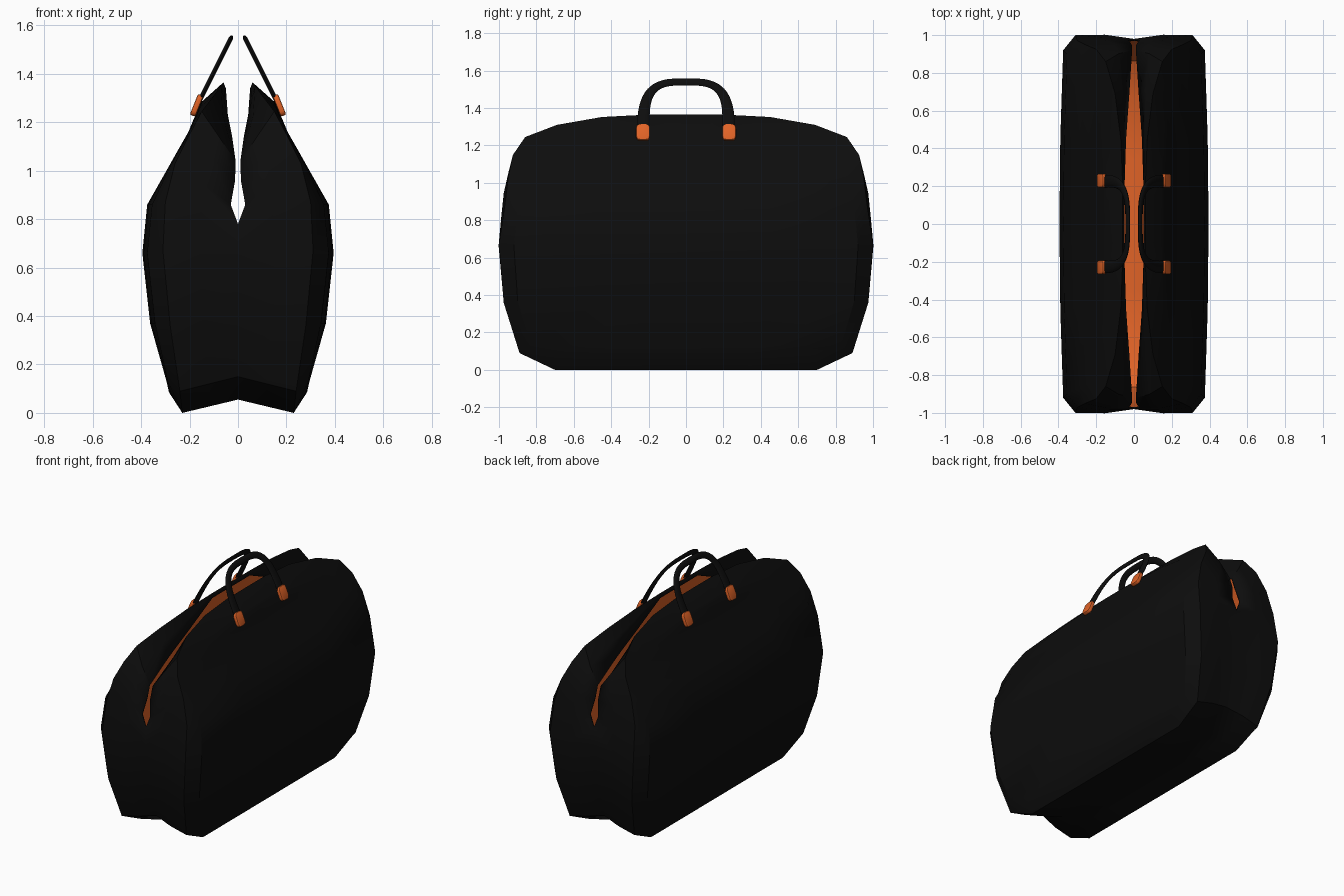
import bpy, bmesh, math
from mathutils import Vector, Matrix

if "Cube" in bpy.data.objects:
    bpy.data.objects.remove(bpy.data.objects["Cube"], do_unlink=True)


def material(name, color, rough):
    m = bpy.data.materials.new(name)
    m.use_nodes = True
    m.diffuse_color = color
    bsdf = next(n for n in m.node_tree.nodes if n.type == 'BSDF_PRINCIPLED')
    bsdf.inputs["Base Color"].default_value = color
    bsdf.inputs["Roughness"].default_value = rough
    return m


BLACK = material("black leather", (0.004, 0.004, 0.004, 1), 0.7)
ORANGE = material("orange lining", (0.75, 0.125, 0.02, 1), 0.7)


def add_object(name, bm, mats, angle=40):
    me = bpy.data.meshes.new(name)
    bm.to_mesh(me)
    bm.free()
    ob = bpy.data.objects.new(name, me)
    bpy.context.collection.objects.link(ob)
    for m in mats:
        me.materials.append(m)
    bpy.ops.object.select_all(action='DESELECT')
    ob.select_set(True)
    bpy.context.view_layer.objects.active = ob
    bpy.ops.object.shade_smooth_by_angle(angle=math.radians(angle))
    return ob


# Bag half: stations from the bottom corner up to the top, each (x, y, z)
centre = [(0, .68, .055), (0, .87, .15), (0, .95, .36), (0, .98, .66), (0, .98, .78),
          (.03, .975, .86), (.012, .95, .96), (.01, .92, 1.04), (.024, .7, 1.14),
          (.042, .45, 1.23), (.05, .2, 1.34)]
outline = [(.23, .7, 0), (.24, .89, .09), (.28, .975, .36), (.31, 1, .67), (.3, .97, .87),
           (.26, .95, 1.03), (.2, .925, 1.15), (.15, .86, 1.245), (.1, .69, 1.31),
           (.07, .45, 1.352), (.06, .2, 1.365)]
panel = [(.28, .68, .085), (.29, .83, .13), (.343, .9, .37), (.375, .92, .66), (.355, .9, .86),
         (.285, .87, 1.01), (.24, .84, 1.09), (.2, .78, 1.16), (.175, .65, 1.22),
         (.155, .43, 1.265), (.145, .2, 1.285)]
SPREAD = (-1, -.5, 0, .5, 1)


def at(p, t, bulge=0):
    return Vector((p[0] + bulge * (1 - t * t), p[1] * t, p[2]))


def gusset_mid(a, b):
    # end panels puff slightly outward between seam and edge
    m = (Vector(a) + Vector(b)) / 2
    return (m.x, m.y + .012, m.z)


rows = []
count = len(panel)
for k in range(count):
    c, o, p = centre[k], outline[k], panel[k]
    m = gusset_mid(c, o)
    bulge = .02 if 1 < k < 5 else .005
    left = [at(q, -1) for q in (c, m, o)]
    right = [at(q, 1) for q in (o, m, c)]
    rows.append(left + [at(p, t, bulge) for t in SPREAD] + right)


def closing_rows(k):
    # strips from the side panel to the centre line, with collapsed corners
    c, o = centre[k], outline[k]
    result = []
    for depth, q in enumerate((o, gusset_mid(c, o), c)):
        ends = [c, gusset_mid(c, o), o]
        ends = [e if i < 2 - depth else q for i, e in enumerate(ends)]
        result.append([at(e, -1) for e in ends] + [at(q, t) for t in SPREAD]
                      + [at(e, 1) for e in reversed(ends)])
    return result


rows = closing_rows(0)[::-1] + rows + closing_rows(count - 1)
bm = bmesh.new()
grid = [[bm.verts.new(v) for v in row] for row in rows]
for a, b in zip(grid, grid[1:]):
    for i in range(len(a) - 1):
        bm.faces.new((a[i], a[i + 1], b[i + 1], b[i]))
bmesh.ops.remove_doubles(bm, verts=bm.verts, dist=.0005)
bmesh.ops.recalc_face_normals(bm, faces=bm.faces)
outermost = max(bm.faces, key=lambda f: f.calc_center_median().x)
if outermost.normal.x < 0:
    bmesh.ops.reverse_faces(bm, faces=bm.faces)
bag = add_object("bag_body", bm, [BLACK, ORANGE], 30)
mirror = bag.modifiers.new("mirror", 'MIRROR')
mirror.merge_threshold = .001
lining = bag.modifiers.new("lining", 'SOLIDIFY')
lining.thickness = .01
lining.offset = -1
lining.material_offset = 1
lining.material_offset_rim = 0


# Handles: flattened arched straps leaning toward the middle
def handle(name, side):
    bm = bmesh.new()
    steps, sides, rings = 28, 10, []

    def path(a):
        c, s = math.cos(a), max(math.sin(a), 0)
        y = math.copysign(abs(c) ** .6, c) * .228
        z = 1.27 + .27 * s ** .6
        return Vector((.168 - (z - 1.27) * .5, y, z))

    for i in range(steps + 1):
        a = math.pi * i / steps
        tangent = (path(min(a + .02, math.pi)) - path(max(a - .02, 0))).normalized()
        flat = Vector((.9, 0, .45)).normalized()
        wide = tangent.cross(flat).normalized()
        half = .034 - .013 * math.sin(a)
        rings.append([bm.verts.new(path(a) + wide * half * math.cos(w) + flat * .01 * math.sin(w))
                      for w in (2 * math.pi * j / sides for j in range(sides))])
    for r, q in zip(rings, rings[1:]):
        for j in range(sides):
            n = (j + 1) % sides
            bm.faces.new((r[j], r[n], q[n], q[j]))
    bm.faces.new(rings[0])
    bm.faces.new(rings[-1])
    for v in bm.verts:
        v.co.x *= side
    bmesh.ops.recalc_face_normals(bm, faces=bm.faces)
    add_object(name, bm, [BLACK])


# Handle tabs: small rounded pads on the side panels
def tab(name, side, y):
    bm = bmesh.new()
    bmesh.ops.create_cube(bm, size=1)
    bmesh.ops.scale(bm, verts=bm.verts, vec=(.024, .072, .092))
    corners = [e for e in bm.edges if abs(e.verts[0].co.x - e.verts[1].co.x) > .01]
    bmesh.ops.bevel(bm, geom=corners, offset=.02, segments=3, affect='EDGES', profile=.5)
    rims = [e for e in bm.edges if abs(e.verts[0].co.x - e.verts[1].co.x) < .001]
    bmesh.ops.bevel(bm, geom=rims, offset=.006, segments=2, affect='EDGES', profile=.5)
    place = Matrix.Translation((side * .171, y, 1.27)) @ Matrix.Rotation(-side * math.radians(22), 4, 'Y')
    bmesh.ops.transform(bm, matrix=place, verts=bm.verts)
    add_object(name, bm, [ORANGE])


for label, side in (("left", 1), ("right", -1)):
    handle(label + "_handle", side)
    for end, y in (("front", -.23), ("back", .23)):
        tab(label + "_" + end + "_tab", side, y)
